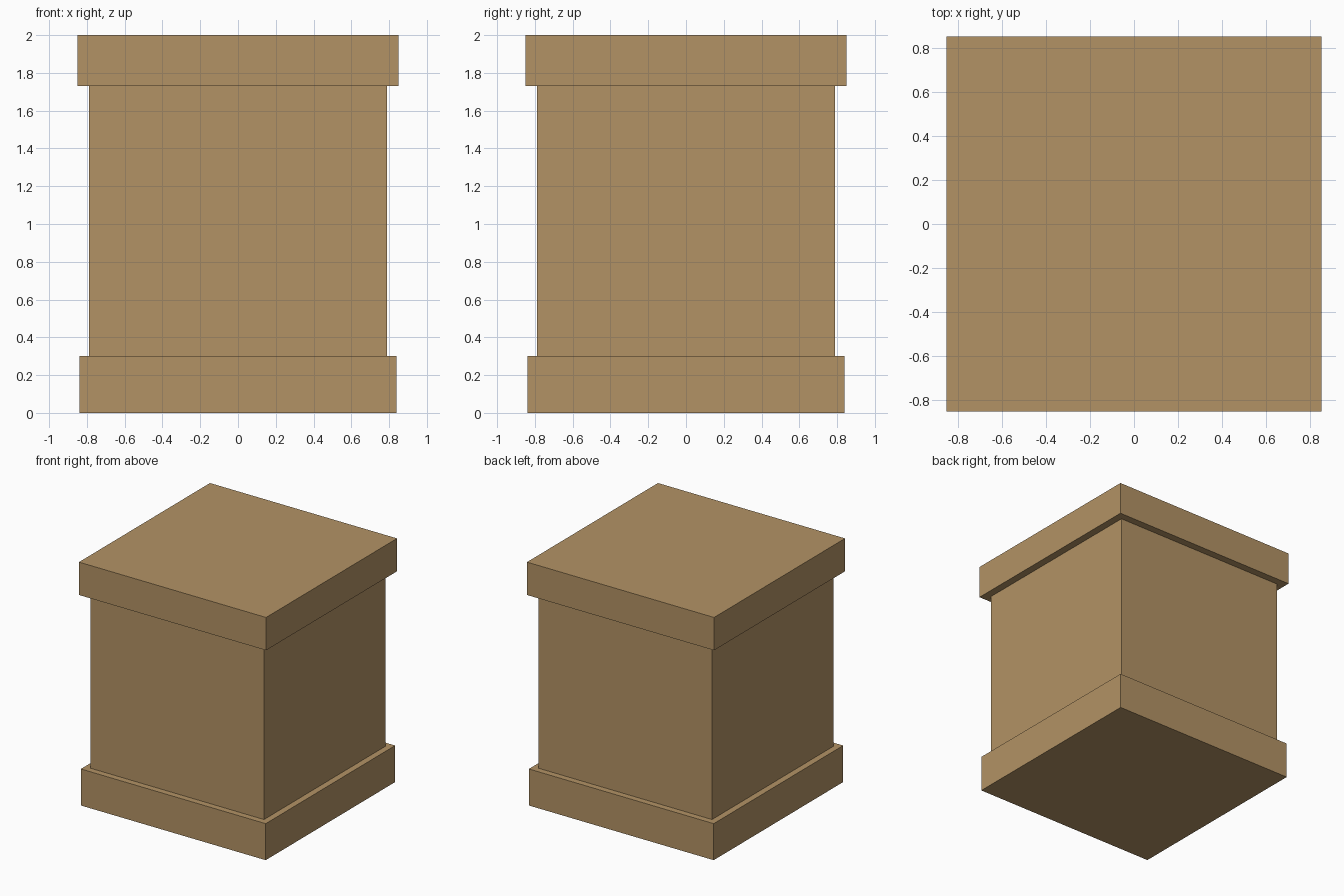
import bpy

if "Cube" in bpy.data.objects:
    bpy.data.objects.remove(bpy.data.objects["Cube"])

wood = bpy.data.materials.new("tan wood")
wood.diffuse_color = (0.45, 0.29, 0.13, 1.0)
wood.use_nodes = True
wood.node_tree.nodes["Principled BSDF"].inputs["Base Color"].default_value = wood.diffuse_color


def slab(name, half, z0, z1):
    """Square block centred on the z axis between two heights."""
    bpy.ops.mesh.primitive_cube_add(size=1, location=(0, 0, (z0 + z1) / 2))
    ob = bpy.context.object
    ob.name = name
    ob.scale = (2 * half, 2 * half, z1 - z0)
    bpy.ops.object.transform_apply(location=False, rotation=False, scale=True)
    ob.data.materials.append(wood)
    return ob


# Plinth, main block and overhanging cap
slab("base", 0.84, 0.0, 0.30)
slab("body", 0.788, 0.30, 1.73)
slab("cap", 0.85, 1.73, 2.0)
